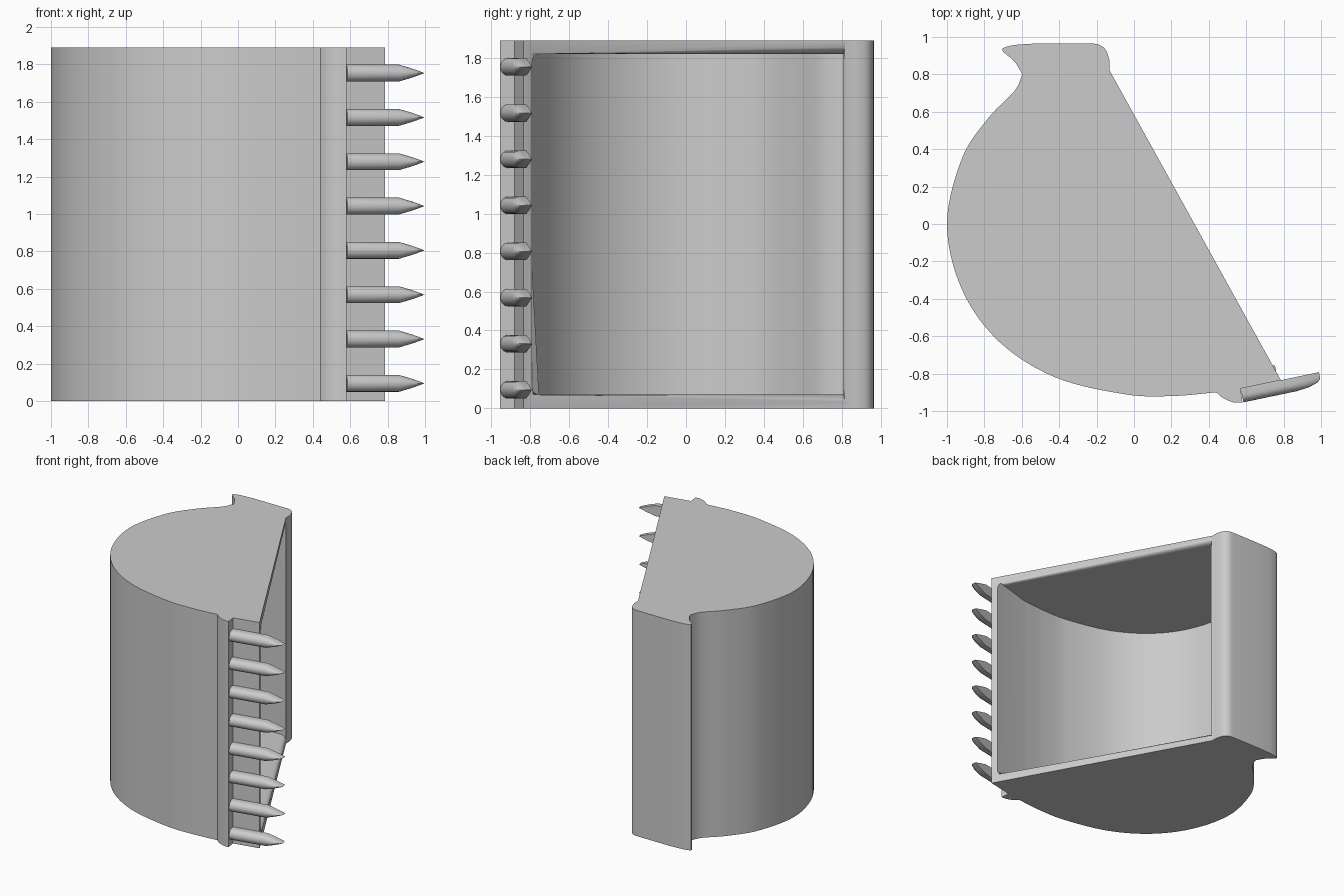
import bpy, bmesh, math
from mathutils import Vector

HEIGHT, PLATE, WALL = 1.89, 0.07, 0.05

cube = bpy.data.objects.get("Cube")
if cube:
    bpy.data.objects.remove(cube, do_unlink=True)

steel = bpy.data.materials.new("grey steel")
steel.use_nodes = True
colour = (0.6, 0.6, 0.6, 1)
steel.diffuse_color = colour
steel.node_tree.nodes["Principled BSDF"].inputs["Base Color"].default_value = colour


def spline(points, steps=6):
    """Smooth curve through the given 2D points."""
    pts = [Vector(p) for p in points]
    pts = [2 * pts[0] - pts[1]] + pts + [2 * pts[-1] - pts[-2]]
    out = []
    for a, b, c, d in zip(pts, pts[1:], pts[2:], pts[3:]):
        for i in range(steps):
            t = i / steps
            out.append(b + (c - a) * t / 2 + (2 * a - 5 * b + 4 * c - d) * t**2 / 2
                       + (3 * b - a - 3 * c + d) * t**3 / 2)
    return out + [pts[-2]]


def offset(curve, distance):
    """Shift a curve to its left-hand side."""
    out = []
    for i, p in enumerate(curve):
        along = curve[min(i + 1, len(curve) - 1)] - curve[max(i - 1, 0)]
        out.append(p + Vector((-along.y, along.x)).normalized() * distance)
    return out


def make_object(name, bm):
    bmesh.ops.recalc_face_normals(bm, faces=bm.faces)
    mesh = bpy.data.meshes.new(name)
    bm.to_mesh(mesh)
    bm.free()
    mesh.materials.append(steel)
    obj = bpy.data.objects.new(name, mesh)
    bpy.context.collection.objects.link(obj)
    return obj


def activate(obj):
    bpy.ops.object.select_all(action='DESELECT')
    obj.select_set(True)
    bpy.context.view_layer.objects.active = obj


def loft(name, rings):
    """Skin a row of equal-length rings and cap both ends."""
    bm = bmesh.new()
    rows = [[bm.verts.new(p) for p in ring] for ring in rings]
    for low, high in zip(rows, rows[1:]):
        for i in range(len(low)):
            j = (i + 1) % len(low)
            bm.faces.new((low[i], low[j], high[j], high[i]))
    bm.faces.new(rows[0])
    bm.faces.new(rows[-1])
    return make_object(name, bm)


def prism(name, outline, bottom, top):
    return loft(name, [[(p[0], p[1], z) for p in outline] for z in (bottom, top)])


# Bucket side profile: mounting block, round shell, cutting lip
mouth_top, mouth_tip = Vector((-0.13, 0.82)), Vector((0.785, -0.835))
corner = spline([(-0.13, 0.87), (-0.15, 0.93), (-0.19, 0.96), (-0.24, 0.965)], 3)
hook = spline([(-0.53, 0.965), (-0.65, 0.955), (-0.705, 0.93), (-0.64, 0.87),
               (-0.597, 0.8)], 5)
shell = spline([(-0.597, 0.8), (-0.64, 0.71), (-0.78, 0.565), (-0.92, 0.35),
                (-1, 0), (-0.92, -0.35), (-0.72, -0.63), (-0.42, -0.82),
                (-0.05, -0.91), (0.2, -0.92), (0.44, -0.9)], 7)
bead = spline([(0.44, -0.9), (0.475, -0.93), (0.53, -0.953), (0.58, -0.955)], 3)
lip_root = Vector((0.57, -0.88))
outline = [mouth_top] + corner + hook[:-1] + shell + bead[1:] + [lip_root, mouth_tip]
bucket = prism("bucket_body", outline, 0, HEIGHT)

# Hollow cavity, open through the mouth
inner = offset(shell, WALL)
cavity = prism("cavity_cutter", [(0.6, 0.81), (inner[0].x, 0.81)] + inner
               + [(0.76, -0.79), (1, -0.74)], PLATE, HEIGHT - PLATE)
activate(bucket)
cut = bucket.modifiers.new("hollow", 'BOOLEAN')
cut.object, cut.solver = cavity, 'EXACT'
bpy.ops.object.modifier_apply(modifier=cut.name)
bpy.data.objects.remove(cavity, do_unlink=True)

# Rounded inner rim of both side plates
bm = bmesh.new()
bm.from_mesh(bucket.data)
mouth = (mouth_tip - mouth_top).normalized()


def on_rim(vert):
    rel = vert.co.xy - mouth_top
    inside = min(abs(vert.co.z - PLATE), abs(vert.co.z - HEIGHT + PLATE)) < 1e-3
    return inside and abs(rel.x * mouth.y - rel.y * mouth.x) < 2e-3


rim = [e for e in bm.edges if all(on_rim(v) for v in e.verts)
       and abs(e.verts[0].co.z - e.verts[1].co.z) < 1e-3]
bmesh.ops.bevel(bm, geom=rim, offset=0.035, segments=5, profile=0.5, affect='EDGES')
bm.to_mesh(bucket.data)
bm.free()

# Row of half-round teeth tapering to a point
along = (mouth_tip - lip_root).normalized()
outward = Vector((along.y, -along.x))
stations = [(0, 0.045, 0.075), (0.29, 0.045, 0.075), (0.36, 0.025, 0.068),
            (0.41, 0.008, 0.052), (0.428, 0.001, 0.035)]
teeth = []
for n in range(8):
    z = 0.095 + 0.237 * n
    rings = []
    for s, half, depth in stations:
        ring = []
        section = [(-1, 0)] + [(-math.cos(math.pi * k / 10),
                                0.45 + 0.55 * math.sin(math.pi * k / 10))
                               for k in range(11)] + [(1, 0)]
        for side, drop in section:
            p = lip_root + along * s + outward * depth * drop
            ring.append((p.x, p.y, z + side * half))
        rings.append(ring)
    teeth.append(loft(f"tooth_{n + 1}", rings))

for obj in [bucket] + teeth:
    activate(obj)
    bpy.ops.object.shade_smooth_by_angle(angle=math.radians(30))
